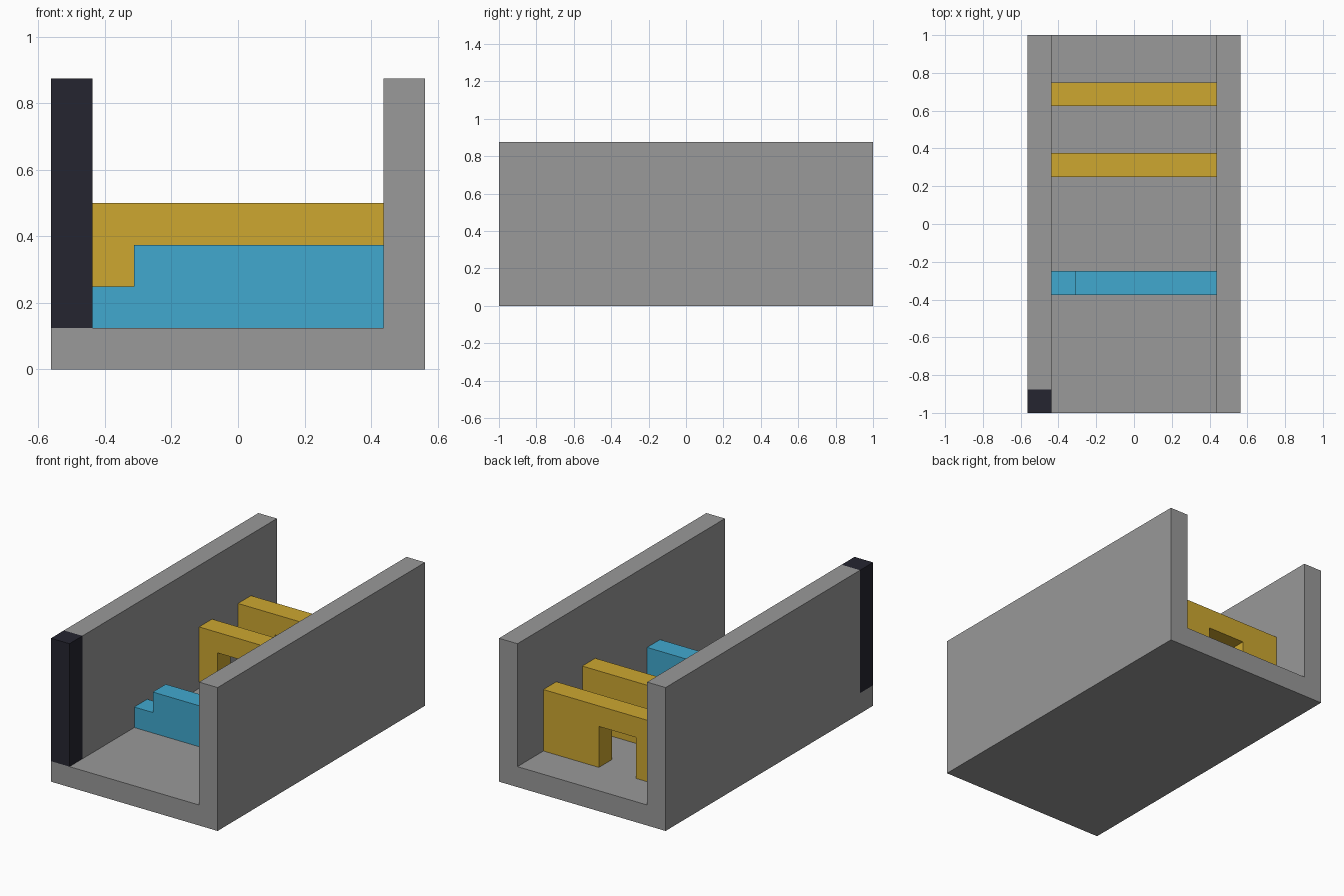
import bpy
import bmesh

cube = bpy.data.objects.get("Cube")
if cube:
    bpy.data.objects.remove(cube, do_unlink=True)

U = 0.125        # module: every part sits on this grid
OUT = 4.5 * U    # outer half width
INN = 3.5 * U    # inner half width
TOP = 7 * U      # wall height


def material(name, rgb):
    mat = bpy.data.materials.new(name)
    mat.use_nodes = True
    color = (*rgb, 1.0)
    mat.diffuse_color = color
    mat.node_tree.nodes["Principled BSDF"].inputs["Base Color"].default_value = color
    return mat


def prism(name, profile, y0, y1, mat):
    """Extrude an (x, z) outline from y0 to y1."""
    bm = bmesh.new()
    face = bm.faces.new([bm.verts.new((x, y0, z)) for x, z in profile])
    ext = bmesh.ops.extrude_face_region(bm, geom=[face], use_keep_orig=True)
    moved = [g for g in ext["geom"] if isinstance(g, bmesh.types.BMVert)]
    bmesh.ops.translate(bm, vec=(0, y1 - y0, 0), verts=moved)
    bmesh.ops.recalc_face_normals(bm, faces=bm.faces)
    mesh = bpy.data.meshes.new(name)
    bm.to_mesh(mesh)
    bm.free()
    mesh.materials.append(mat)
    obj = bpy.data.objects.new(name, mesh)
    bpy.context.collection.objects.link(obj)
    return obj


grey = material("stone_grey", (0.319, 0.319, 0.319))
gold = material("gold", (0.61, 0.386, 0.03))
blue = material("blue", (0.053, 0.397, 0.624))
dark = material("dark_navy", (0.0185, 0.0185, 0.03))

# Channel: floor with two side walls
right_side = [(OUT, 0), (OUT, TOP), (INN, TOP), (INN, U)]
prism("channel", [(-OUT, 0)] + right_side + [(-INN, U), (-INN, TOP), (-OUT, TOP)],
      -7 * U, 1, grey)

# Front end of the channel, leaving room for the corner post
prism("channel_front", [(-OUT, 0)] + right_side + [(-OUT, U)], -1, -7 * U, grey)
prism("corner_post", [(-OUT, U), (-INN, U), (-INN, TOP), (-OUT, TOP)], -1, -7 * U, dark)

# Low barrier with a step at one end
step = -INN + U
prism("stepped_barrier",
      [(-INN, U), (INN, U), (INN, 3 * U), (step, 3 * U), (step, 2 * U), (-INN, 2 * U)],
      -3 * U, -2 * U, blue)

# Taller barriers, each with a doorway
for name, y, door in (("front_gate", 2 * U, -2.5 * U), ("rear_gate", 5 * U, -1.5 * U)):
    end = door + 2 * U
    prism(name,
          [(-INN, U), (door, U), (door, 3 * U), (end, 3 * U), (end, U),
           (INN, U), (INN, 4 * U), (-INN, 4 * U)],
          y, y + U, gold)
